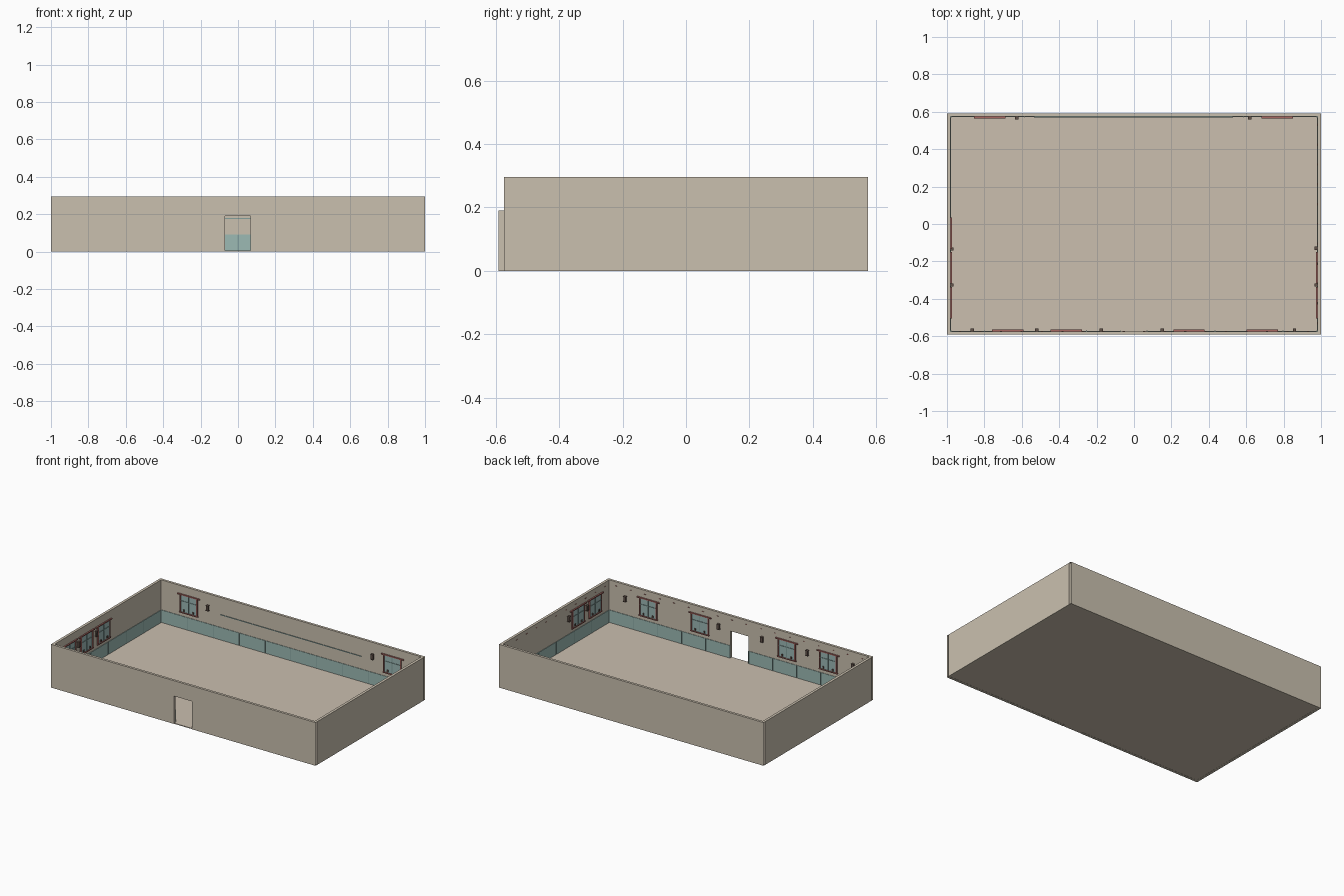
import bpy, bmesh

if "Cube" in bpy.data.objects:
    bpy.data.objects.remove(bpy.data.objects["Cube"])

def lin(c):
    c /= 255
    return c / 12.92 if c <= 0.04045 else ((c + 0.055) / 1.055) ** 2.4

def material(name, r, g, b):
    m = bpy.data.materials.new(name)
    m.diffuse_color = (lin(r), lin(g), lin(b), 1)
    m.use_nodes = True
    m.node_tree.nodes["Principled BSDF"].inputs["Base Color"].default_value = m.diffuse_color
    return m

PLASTER = material("plaster", 202, 192, 175)
FLOOR = material("floor_beige", 203, 191, 175)
TEAL = material("panel_teal", 156, 186, 180)
DARK_TEAL = material("trim_teal", 132, 160, 156)
RED = material("frame_red", 168, 104, 98)
GLASS = material("glass_teal", 156, 184, 182)
BROWN = material("dark_brown", 98, 82, 74)

def add_box(bm, x0, x1, y0, y1, z0, z1):
    r = bmesh.ops.create_cube(bm, size=1)
    for v in r["verts"]:
        v.co = ((x0 + x1) / 2 + v.co.x * (x1 - x0),
                (y0 + y1) / 2 + v.co.y * (y1 - y0),
                (z0 + z1) / 2 + v.co.z * (z1 - z0))

def finish(bm, name, mat):
    bmesh.ops.recalc_face_normals(bm, faces=bm.faces)
    me = bpy.data.meshes.new(name)
    bm.to_mesh(me)
    bm.free()
    me.materials.append(mat)
    ob = bpy.data.objects.new(name, me)
    bpy.context.collection.objects.link(ob)
    return ob

IX, IY, OY, H = 0.982, 0.574, 0.591, 0.295
DX0, DX1, DH = -0.07, 0.067, 0.19

# box given in wall coordinates: u along the wall, z up, d into the room
def wall_box(bm, side, u0, u1, z0, z1, d0, d1):
    if side == "front":
        add_box(bm, u0, u1, -IY + d0, -IY + d1, z0, z1)
    elif side == "back":
        add_box(bm, u0, u1, IY - d1, IY - d0, z0, z1)
    elif side == "left":
        add_box(bm, -IX + d0, -IX + d1, u0, u1, z0, z1)
    else:
        add_box(bm, IX - d1, IX - d0, u0, u1, z0, z1)

# long walls: extruded profile, hollow at both ends
def long_wall(name, profile, y0, y1):
    bm = bmesh.new()
    f = bm.faces.new([bm.verts.new((x, y0, z)) for x, z in profile])
    r = bmesh.ops.extrude_face_region(bm, geom=[f], use_keep_orig=True)
    for v in r["geom"]:
        if isinstance(v, bmesh.types.BMVert):
            v.co.y = y1
    bmesh.ops.recalc_face_normals(bm, faces=bm.faces)
    ends = [f for f in bm.faces if all(abs(v.co.x) > 0.99 for v in f.verts)
            and abs(f.normal.x) > 0.9]
    bmesh.ops.delete(bm, geom=ends, context="FACES")
    finish(bm, name, PLASTER)

long_wall("front_wall", [(-1, 0), (DX0, 0), (DX0, DH), (DX1, DH), (DX1, 0),
                         (1, 0), (1, H), (-1, H)], -OY, -IY)
long_wall("back_wall", [(-1, 0), (1, 0), (1, H), (-1, H)], IY, OY)

# side walls
for name, s in (("left_wall", -1), ("right_wall", 1)):
    bm = bmesh.new()
    add_box(bm, min(s, s * IX), max(s, s * IX), -IY, IY, 0, H)
    finish(bm, name, PLASTER)

# floor
bm = bmesh.new()
add_box(bm, -IX, IX, -IY, IY, 0.001, 0.006)
add_box(bm, DX0, DX1, -OY, -IY, 0.001, 0.006)
finish(bm, "floor", FLOOR)

# wainscot panels with thin dividers
runs = [("back", -IX, IX), ("front", -IX, DX0), ("front", DX1, IX),
        ("left", -IY, IY), ("right", -IY, IY)]
panels, trim = bmesh.new(), bmesh.new()
for side, a, b in runs:
    wall_box(panels, side, a, b, 0.006, 0.091, 0, 0.003)
    n = max(2, round((b - a) / 0.2))
    for i in range(n + 1):
        u = a + 0.003 + (b - a - 0.006) * i / n
        wall_box(trim, side, u - 0.002, u + 0.002, 0.007, 0.09, 0, 0.0045)
# long thin rail on the back wall
wall_box(trim, "back", -0.535, 0.53, 0.175, 0.179, 0, 0.004)
finish(panels, "wainscot_panels", TEAL)
finish(trim, "wainscot_trim", DARK_TEAL)

# windows
windows = {"back": [-0.772, 0.767], "front": [-0.675, -0.362, 0.294, 0.685],
           "left": [-0.05, -0.235, -0.42], "right": [-0.235, -0.42]}
glass, frame, bars, pots = bmesh.new(), bmesh.new(), bmesh.new(), bmesh.new()
for side, centres in windows.items():
    for u in centres:
        w, z0, z1 = 0.06, 0.12, 0.236
        wall_box(glass, side, u - w, u + w, z0, z1, 0, 0.004)
        for s in (-1, 1):
            e = u + s * (w + 0.003)
            wall_box(frame, side, e - 0.004, e + 0.004, z0, z1, 0, 0.008)
            # small sill ornaments
            p = u + s * 0.035
            wall_box(pots, side, p - 0.005, p + 0.005, z0 + 0.006, z0 + 0.02, 0.004, 0.009)
        wall_box(frame, side, u - 0.084, u + 0.084, z1 - 0.001, z1 + 0.006, 0, 0.009)
        wall_box(frame, side, u - 0.07, u + 0.07, z0 - 0.006, z0 + 0.001, 0, 0.009)
        wall_box(bars, side, u - 0.0025, u + 0.0025, z0, z1, 0.003, 0.007)
        wall_box(bars, side, u - w, u + w, 0.193, 0.197, 0.003, 0.007)
finish(glass, "window_glass", GLASS)
finish(frame, "window_frames", RED)
finish(bars, "window_bars", DARK_TEAL)
finish(pots, "sill_ornaments", BROWN)

# wall lanterns
lanterns = {"back": [-0.626, 0.618], "front": [-0.864, -0.519, -0.176, 0.152, 0.858],
            "left": [-0.134, -0.326], "right": [-0.13, -0.326]}
body = bmesh.new()
for side, centres in lanterns.items():
    for u in centres:
        wall_box(body, side, u - 0.008, u + 0.008, 0.185, 0.215, 0.003, 0.014)
        wall_box(body, side, u - 0.009, u + 0.009, 0.214, 0.219, 0, 0.016)
        wall_box(body, side, u - 0.009, u + 0.009, 0.182, 0.186, 0, 0.016)
finish(body, "wall_lanterns", BROWN)

# row of small hooks near the top of the front and right walls
hooks = bmesh.new()
for side, half in (("front", 0.93), ("right", 0.53)):
    n = round(half * 2 / 0.11)
    for i in range(n + 1):
        u = -half + 2 * half * i / n
        wall_box(hooks, side, u - 0.006, u + 0.006, 0.266, 0.269, 0, 0.003)
finish(hooks, "wall_hooks", RED)
